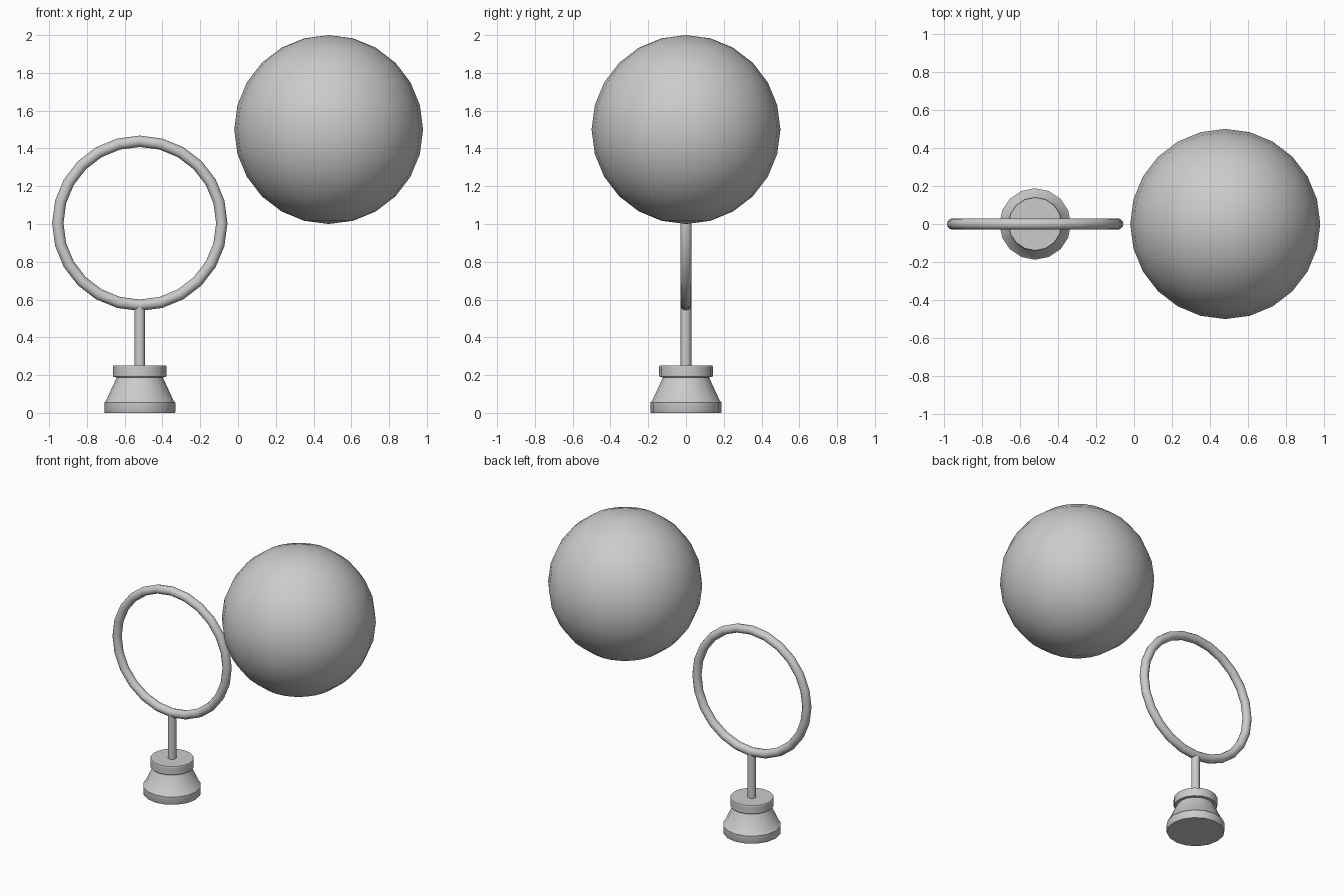
import bpy, math

if "Cube" in bpy.data.objects:
    bpy.data.objects.remove(bpy.data.objects["Cube"])

grey = bpy.data.materials.new("plain grey")
grey.diffuse_color = (0.6, 0.6, 0.6, 1)
grey.use_nodes = True
grey.node_tree.nodes["Principled BSDF"].inputs["Base Color"].default_value = grey.diffuse_color

X = -0.52          # axis of the ring stand


def finish(name, angle=40):
    ob = bpy.context.object
    ob.name = name
    ob.data.materials.append(grey)
    bpy.ops.object.shade_smooth_by_angle(angle=math.radians(angle))
    return ob


def lathe(name, profile, sides, angle):
    # closed solid turned about the stand axis
    verts, faces = [], []
    for r, z in profile:
        for i in range(sides):
            a = 2 * math.pi * i / sides
            verts.append((r * math.cos(a), r * math.sin(a), z))
    for k in range(len(profile) - 1):
        for i in range(sides):
            j = (i + 1) % sides
            faces.append((k * sides + i, k * sides + j,
                          (k + 1) * sides + j, (k + 1) * sides + i))
    faces.append(tuple(reversed(range(sides))))
    faces.append(tuple(range(len(verts) - sides, len(verts))))
    me = bpy.data.meshes.new(name)
    me.from_pydata(verts, [], faces)
    ob = bpy.data.objects.new(name, me)
    ob.location = (X, 0, 0)
    bpy.context.collection.objects.link(ob)
    bpy.ops.object.select_all(action='DESELECT')
    ob.select_set(True)
    bpy.context.view_layer.objects.active = ob
    return finish(name, angle)


# Stepped foot: wide band, tapered neck, top disc
lathe("stand_base", [(0.186, 0), (0.188, 0.004), (0.188, 0.056), (0.18, 0.062),
                     (0.122, 0.188), (0.139, 0.19), (0.142, 0.195),
                     (0.142, 0.245), (0.139, 0.25)], 16, 30)

# Thin post up to the ring
lathe("stand_post", [(0.028, 0.24), (0.028, 0.56)], 12, 35)

# Upright ring
bpy.ops.mesh.primitive_torus_add(major_segments=24, minor_segments=12,
                                 major_radius=0.434, minor_radius=0.03,
                                 location=(X, 0, 1.004),
                                 rotation=(math.pi / 2, 0, 0))
finish("ring")

# Ball
bpy.ops.mesh.primitive_uv_sphere_add(segments=24, ring_count=12, radius=0.5,
                                     location=(0.48, 0, 1.5))
finish("ball")
